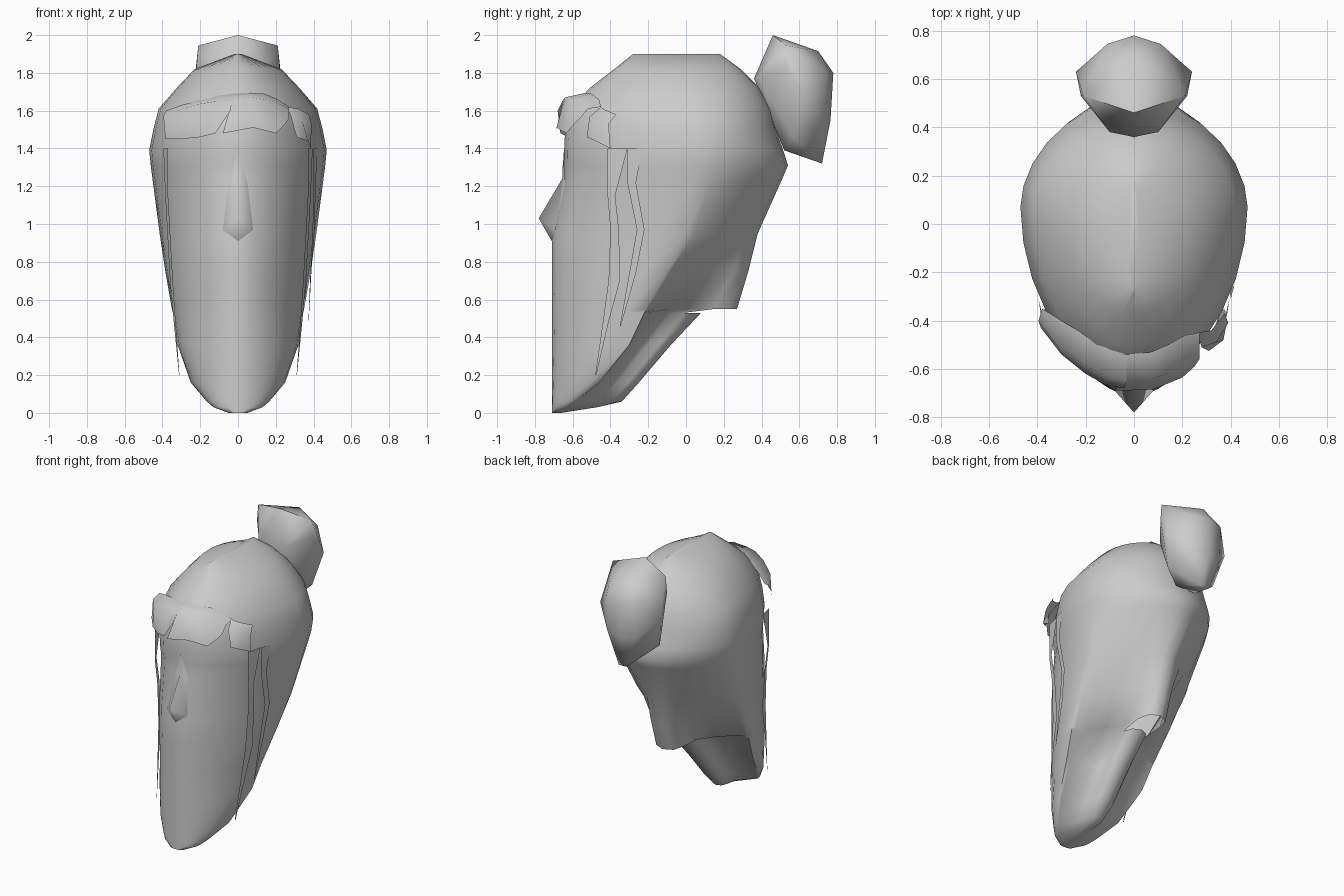
import bpy, bmesh, math


def make(name, verts, faces, angle=60, hull=False):
    me = bpy.data.meshes.new(name)
    me.from_pydata(verts, [], faces)
    bm = bmesh.new()
    bm.from_mesh(me)
    if hull:
        bmesh.ops.convex_hull(bm, input=bm.verts[:])
        loose = [v for v in bm.verts if not v.link_faces]
        bmesh.ops.delete(bm, geom=loose, context='VERTS')
    bmesh.ops.recalc_face_normals(bm, faces=bm.faces[:])
    bm.to_mesh(me)
    bm.free()
    ob = bpy.data.objects.new(name, me)
    bpy.context.collection.objects.link(ob)
    bpy.ops.object.select_all(action='DESELECT')
    ob.select_set(True)
    bpy.context.view_layer.objects.active = ob
    bpy.ops.object.shade_smooth_by_angle(angle=math.radians(angle))
    return ob


def grid_faces(rows, cols, closed):
    n = cols if closed else cols - 1
    return [(r * cols + c, r * cols + (c + 1) % cols,
             (r + 1) * cols + (c + 1) % cols, (r + 1) * cols + c)
            for r in range(rows - 1) for c in range(n)]


# Head: horizontal sections, each two superellipse halves meeting at the widest point;
# the last value rounds the back into a throat or nape of that half width
# z, front y, half width, y of widest point, back y, front power, back power, nape
LEVELS = [
    (0.00, -.71, .05, -.69, -.66, 2, 1, 0),
    (0.03, -.71, .13, -.63, -.47, 1.9, 1, 0),
    (0.06, -.71, .165, -.585, -.34, 1.85, .85, .05),
    (0.16, -.71, .25, -.46, -.25, 1.8, .66, .08),
    (0.36, -.71, .32, -.30, -.08, 1.8, .6, .08),
    (0.53, -.71, .345, -.22, .08, 1.8, .6, .08),
    (0.55, -.71, .35, -.21, .27, 1.8, .72, .09),
    (0.75, -.71, .385, -.10, .33, 1.8, 1, .10),
    (0.95, -.71, .415, 0, .38, 1.8, 1.35, .11),
    (1.24, -.645, .453, .05, .51, 1.85, 1.7, 0),
    (1.31, -.645, .462, .06, .54, 1.9, 1.75, 0),
    (1.39, -.645, .47, .07, .515, 1.9, 1.85, 0),
    (1.50, -.64, .448, .07, .475, 1.9, 1.9, 0),
    (1.61, -.61, .42, .05, .455, 1.9, 1.9, 0),
    (1.72, -.51, .325, .02, .39, 1.9, 2, 0),
    (1.82, -.38, .23, 0, .29, 2, 2, 0),
    (1.90, -.28, .02, -.05, .18, 2, 2, 0),
]
N = 28
verts = []
for z, yf, xs, ys, yb, pf, pb, w in LEVELS:
    for i in range(N):
        a = 2 * math.pi * i / N
        s, c = math.sin(a), math.cos(a)
        e, y_end = (2 / pf, yf) if c > 0 else (2 / pb, yb)
        x = xs * abs(s) ** e
        y = ys + (y_end - ys) * abs(c) ** e
        if w and c < 0:
            x = max(x, w * math.sqrt(max(0, 1 - max(0, (y - yb + w) / w) ** 2)))
        verts.append((0 if i % (N // 2) == 0 else math.copysign(x, s), y, z))
faces = grid_faces(len(LEVELS), N, True)
# open the underside of the neck
faces = [f for k, f in enumerate(faces) if not (k // N == 5 and 12 <= k % N <= 15)]
faces += [tuple(range(N)), tuple(range((len(LEVELS) - 1) * N, len(LEVELS) * N))]
make("head", verts, faces, 75)

# Nose: wedge tapering up into the brow
make("nose", [(0, -.65, 1.38), (0, -.655, 1.24), (0, -.78, 1.03), (0, -.705, .90),
              (.08, -.69, .97), (-.08, -.69, .97), (.05, -.64, 1.22), (-.05, -.64, 1.22)],
     [(0, 1, 6), (0, 7, 1), (1, 2, 4, 6), (1, 7, 5, 2), (2, 3, 4), (2, 5, 3)], 75)

# Hair bun: faceted hull
half = [(0, .46, 2.0), (.21, .53, 1.945), (.22, .53, 1.83), (.10, .38, 1.77), (0, .36, 1.77),
        (0, .70, 1.915), (.11, .745, 1.8), (0, .78, 1.8), (.24, .63, 1.68), (.19, .57, 1.46),
        (.08, .52, 1.39), (.03, .72, 1.32), (.11, .735, 1.55), (0, .765, 1.55)]
make("hair_bun", half + [(-x, y, z) for x, y, z in half if x], [], 70, hull=True)


# Fringe: bulging strips with upper edge, crest and ragged lower edge
def strip(name, *rows):
    return make(name, [p for r in rows for p in r],
                grid_faces(len(rows), len(rows[0]), False), 75)


strip("fringe_left",
      [(-.38, -.35, 1.60), (-.30, -.40, 1.63), (-.20, -.46, 1.655), (-.10, -.52, 1.68), (-.03, -.54, 1.69)],
      [(-.395, -.40, 1.57), (-.32, -.50, 1.60), (-.21, -.58, 1.635), (-.11, -.635, 1.65), (-.03, -.65, 1.66)],
      [(-.385, -.43, 1.45), (-.30, -.54, 1.45), (-.20, -.62, 1.46), (-.12, -.665, 1.48), (-.04, -.68, 1.60)])
strip("fringe_right",
      [(-.03, -.54, 1.69), (.07, -.53, 1.695), (.14, -.50, 1.69), (.21, -.46, 1.66), (.27, -.45, 1.62)],
      [(-.03, -.65, 1.66), (.07, -.64, 1.67), (.14, -.62, 1.66), (.21, -.57, 1.64), (.27, -.52, 1.61)],
      [(-.08, -.69, 1.48), (.08, -.685, 1.51), (.20, -.635, 1.48), (.25, -.59, 1.53), (.27, -.56, 1.56)])
strip("fringe_side_tuft",
      [(.26, -.45, 1.62), (.32, -.44, 1.61), (.375, -.37, 1.58)],
      [(.28, -.51, 1.57), (.34, -.49, 1.55), (.39, -.41, 1.53)],
      [(.31, -.525, 1.46), (.37, -.48, 1.44), (.385, -.40, 1.40)])


# Hanging side strands: thin ribbons, each row is x at front and back, front y, back y, z
def strand(name, rows, side=1):
    v = [(side * x, y, z) for xf, xb, yf, yb, z in rows for x, y in ((xf, yf), (xb, yb))]
    make(name, v, grid_faces(len(rows), 2, False), 75)


FRONT = [(.37, .395, -.415, -.31, 1.40), (.37, .385, -.415, -.375, 1.15), (.36, .375, -.40, -.355, .97),
         (.345, .36, -.41, -.35, .70), (.33, .34, -.44, -.41, .48), (.31, .312, -.48, -.475, .20)]
BACK = [(.40, .42, -.31, -.23, 1.40), (.40, .412, -.31, -.265, 1.22), (.395, .405, -.26, -.22, .97),
        (.383, .388, -.30, -.265, .74), (.372, .373, -.35, -.345, .46)]
strand("front_strand_right", FRONT)
strand("front_strand_left", FRONT, -1)
strand("back_strand_right", BACK)
